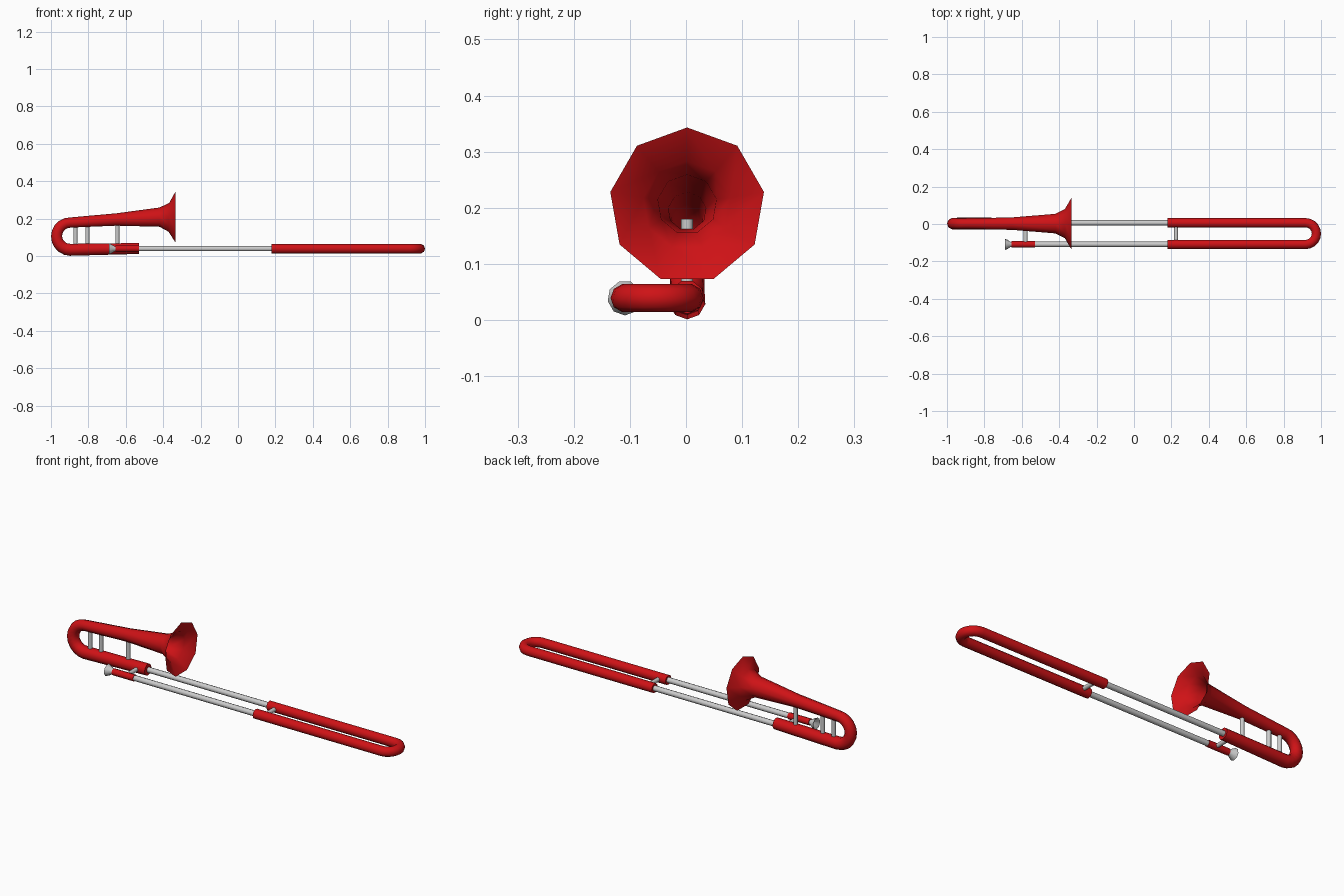
import bpy
from math import pi, sin, cos
from mathutils import Vector

if "Cube" in bpy.data.objects:
    bpy.data.objects.remove(bpy.data.objects["Cube"])

SIDES = 9
red = bpy.data.materials.new("red_lacquer")
red.diffuse_color = (0.62, 0.006, 0.008, 1)
red.use_nodes = True
red.node_tree.nodes["Principled BSDF"].inputs["Base Color"].default_value = red.diffuse_color


def sweep(name, stations, axis, mat=None, caps=(True, True), tangent=None, sides=SIDES):
    """Sweep a polygon along (point, radius) stations; axis is normal to the path plane."""
    pts = [Vector(p) for p, r in stations]
    axis = Vector(axis)
    n = len(pts)
    verts, faces = [], []
    for i, (p, r) in enumerate(stations):
        if tangent:
            t = Vector(tangent)
        else:
            t = Vector()
            if i > 0:
                t += (pts[i] - pts[i - 1]).normalized()
            if i < n - 1:
                t += (pts[i + 1] - pts[i]).normalized()
            t.normalize()
        out = t.cross(axis)
        for j in range(sides):
            a = 2 * pi * j / sides
            verts.append(pts[i] + r * (cos(a) * out - sin(a) * axis))
    for i in range(n - 1):
        for j in range(sides):
            k = (j + 1) % sides
            faces.append((i * sides + j, i * sides + k, (i + 1) * sides + k, (i + 1) * sides + j))
    if caps[0]:
        faces.append(tuple(reversed(range(sides))))
    if caps[1]:
        faces.append(tuple(range((n - 1) * sides, n * sides)))
    me = bpy.data.meshes.new(name)
    me.from_pydata(verts, [], faces)
    me.shade_smooth()
    me.set_sharp_from_angle(angle=1.1)
    if mat:
        me.materials.append(mat)
    ob = bpy.data.objects.new(name, me)
    bpy.context.collection.objects.link(ob)
    return ob


def rod(name, a, b, r, mat=None):
    d = (Vector(b) - Vector(a)).normalized()
    axis = (0, 1, 0) if abs(d.y) < 0.5 else (0, 0, 1)
    return sweep(name, [(a, r), (b, r)], axis, mat)


# Bell, tuning bend and lower bell tube in one tapering sweep
Y0 = 0.002
bell = [((-0.335, Y0, 0.204), 0.139), ((-0.37, Y0, 0.204), 0.079),
        ((-0.42, Y0, 0.206), 0.053), ((-0.65, Y0, 0.194), 0.034)]
STEPS = 10
for i in range(STEPS + 1):
    a = pi * i / STEPS
    bell.append(((-0.897 - 0.072 * sin(a), Y0, 0.106 + 0.072 * cos(a)),
                 0.028 + 0.005 * i / STEPS))
bell.append(((-0.53, Y0, 0.041), 0.030))
sweep("bell_and_tuning_bend", bell, (0, -1, 0), red, caps=(False, True))

# Outer slide with its end bow
YA, YB, ZS = 0.006, -0.109, 0.039
mid, half = (YA + YB) / 2, (YA - YB) / 2
slide = [((0.18, YA, ZS), 0.0255)]
for i in range(STEPS + 1):
    a = pi * i / STEPS
    slide.append(((0.917 + half * sin(a), mid + half * cos(a), ZS), 0.0255))
slide.append(((0.18, YB, ZS), 0.0255))
sweep("outer_slide", slide, (0, 0, -1), red)

# Inner slide tubes
for label, y in (("right", YA), ("left", YB)):
    rod("inner_slide_" + label, (-0.54, y, ZS), (0.2, y, ZS), 0.0145)

# Lead pipe and mouthpiece
rod("lead_pipe", (-0.655, YB, ZS), (-0.53, YB, ZS), 0.0175, red)
cup = [((x, YB, ZS), r) for x, r in ((-0.64, 0.011), (-0.66, 0.014), (-0.675, 0.024),
                                     (-0.69, 0.031), (-0.69, 0.026), (-0.668, 0.010))]
sweep("mouthpiece", cup, (0, 1, 0), tangent=(-1, 0, 0))

# Upright braces between the bell tubes
for i, x in enumerate((-0.869, -0.805, -0.645)):
    rod("bell_brace_%d" % (i + 1), (x, Y0, 0.045), (x, Y0, 0.18), 0.011)

# Cross braces between the slide tubes
for label, x in (("hand", -0.58), ("slide", 0.225)):
    rod(label + "_brace", (x, YB, ZS), (x, YA, ZS), 0.011)
